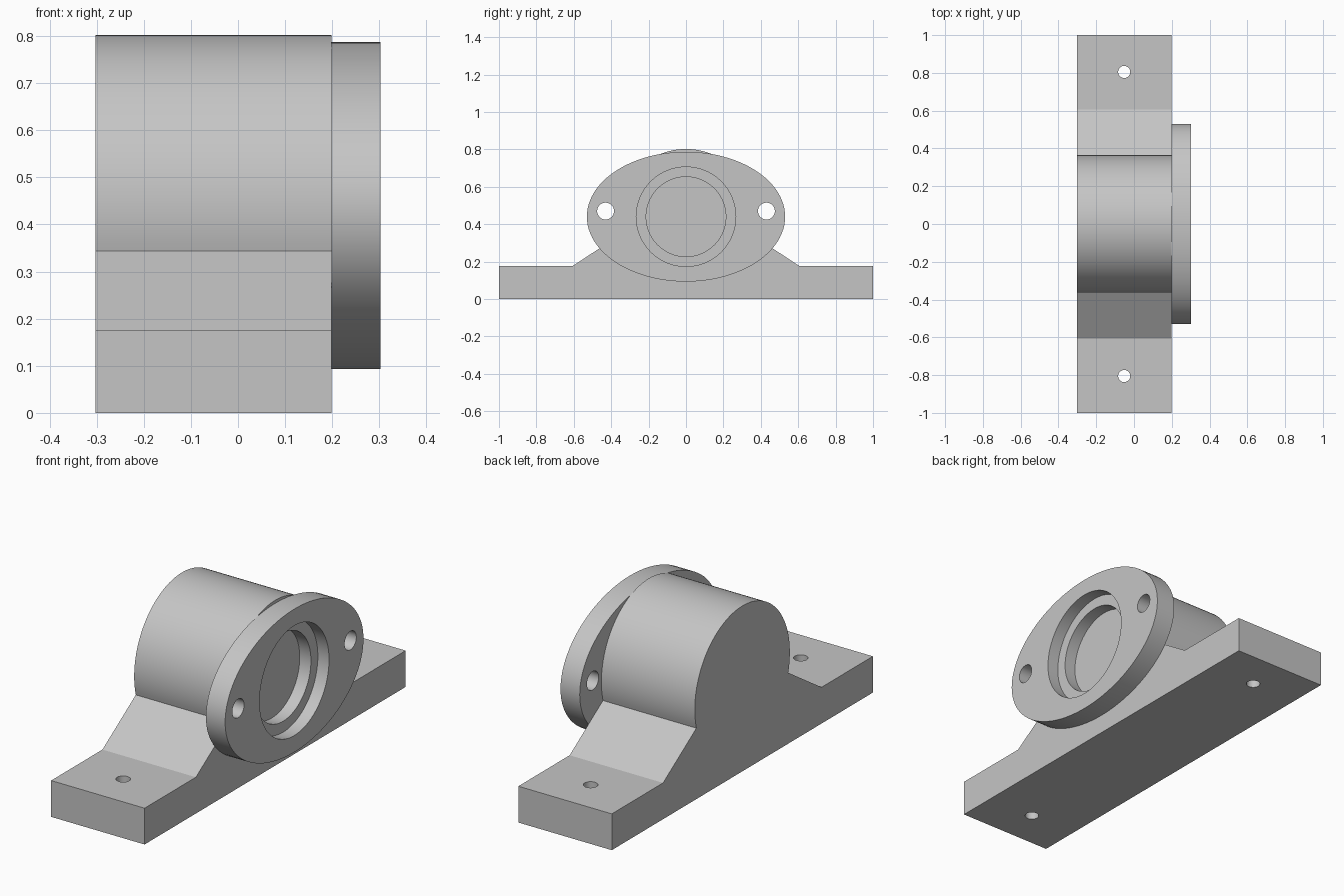
import bpy, bmesh
from math import pi, sin, cos, radians
from mathutils import Matrix

cube = bpy.data.objects.get("Cube")
if cube:
    bpy.data.objects.remove(cube, do_unlink=True)

grey = bpy.data.materials.new("cast grey")
grey.use_nodes = True
colour = (0.56, 0.56, 0.56, 1)
grey.diffuse_color = colour
grey.node_tree.nodes["Principled BSDF"].inputs["Base Color"].default_value = colour

BACK, JOINT, FACE = -0.302, 0.199, 0.302   # stations along x
AXIS_Z = 0.438                             # bore height


def add(name, bm):
    bmesh.ops.recalc_face_normals(bm, faces=bm.faces)
    mesh = bpy.data.meshes.new(name)
    bm.to_mesh(mesh)
    bm.free()
    mesh.materials.append(grey)
    obj = bpy.data.objects.new(name, mesh)
    bpy.context.collection.objects.link(obj)
    return obj


def extrude_x(name, outline, x0, x1):
    """Extrude a (y, z) outline along x."""
    bm = bmesh.new()
    face = bm.faces.new([bm.verts.new((x0, y, z)) for y, z in outline])
    new = bmesh.ops.extrude_face_region(bm, geom=[face])["geom"]
    bmesh.ops.translate(bm, vec=(x1 - x0, 0, 0),
                        verts=[v for v in new if isinstance(v, bmesh.types.BMVert)])
    return add(name, bm)


def ellipse(y, z, ry, rz, n=96):
    return [(y + ry * cos(2 * pi * i / n), z + rz * sin(2 * pi * i / n)) for i in range(n)]


def cut(obj, cutters):
    """Subtract cutters, bake the result and shade it."""
    for c in cutters:
        mod = obj.modifiers.new("cut", "BOOLEAN")
        mod.operation, mod.solver, mod.object = "DIFFERENCE", "EXACT", c
    bpy.context.view_layer.update()
    deps = bpy.context.evaluated_depsgraph_get()
    mesh = bpy.data.meshes.new_from_object(obj.evaluated_get(deps))
    obj.modifiers.clear()
    obj.data = mesh
    bpy.ops.object.select_all(action="DESELECT")
    obj.select_set(True)
    bpy.context.view_layer.objects.active = obj
    bpy.ops.object.shade_smooth_by_angle(angle=radians(25))


# Housing: foot, sloped shoulders and round barrel in one profile
R, start = 0.364, radians(-15)
arc = [start + (pi - 2 * start) * i / 72 for i in range(73)]
profile = [(-1, 0), (1, 0), (1, 0.176), (0.607, 0.176)]
profile += [(R * cos(a), AXIS_Z + R * sin(a)) for a in arc]
profile += [(-0.607, 0.176), (-1, 0.176)]
housing = extrude_x("bearing_housing", profile, BACK, JOINT)

# Oval flange on the bore end
flange = extrude_x("oval_flange", ellipse(0, AXIS_Z + 0.002, 0.53, 0.347), JOINT, FACE)

# Stepped bore, flange bolt holes and foot bolt holes
bore = [extrude_x("bore_cutter", ellipse(0, AXIS_Z + 0.002, r, r), FACE - depth, FACE + 0.1)
        for r, depth in ((0.266, 0.06), (0.213, 0.12))]
bolts = [extrude_x("flange_bolt_cutter", ellipse(s * 0.43, 0.47, 0.045, 0.045, 40),
                   JOINT - 0.05, FACE + 0.1) for s in (-1, 1)]
feet = []
for s in (-1, 1):
    bm = bmesh.new()
    bmesh.ops.create_cone(bm, cap_ends=True, segments=32, radius1=0.032, radius2=0.032,
                          depth=0.6, matrix=Matrix.Translation((-0.052, s * 0.805, 0.1)))
    feet.append(add("foot_bolt_cutter", bm))

cut(housing, [bore[1]] + feet)
cut(flange, bore + bolts)
for c in bore + bolts + feet:
    bpy.data.objects.remove(c, do_unlink=True)
